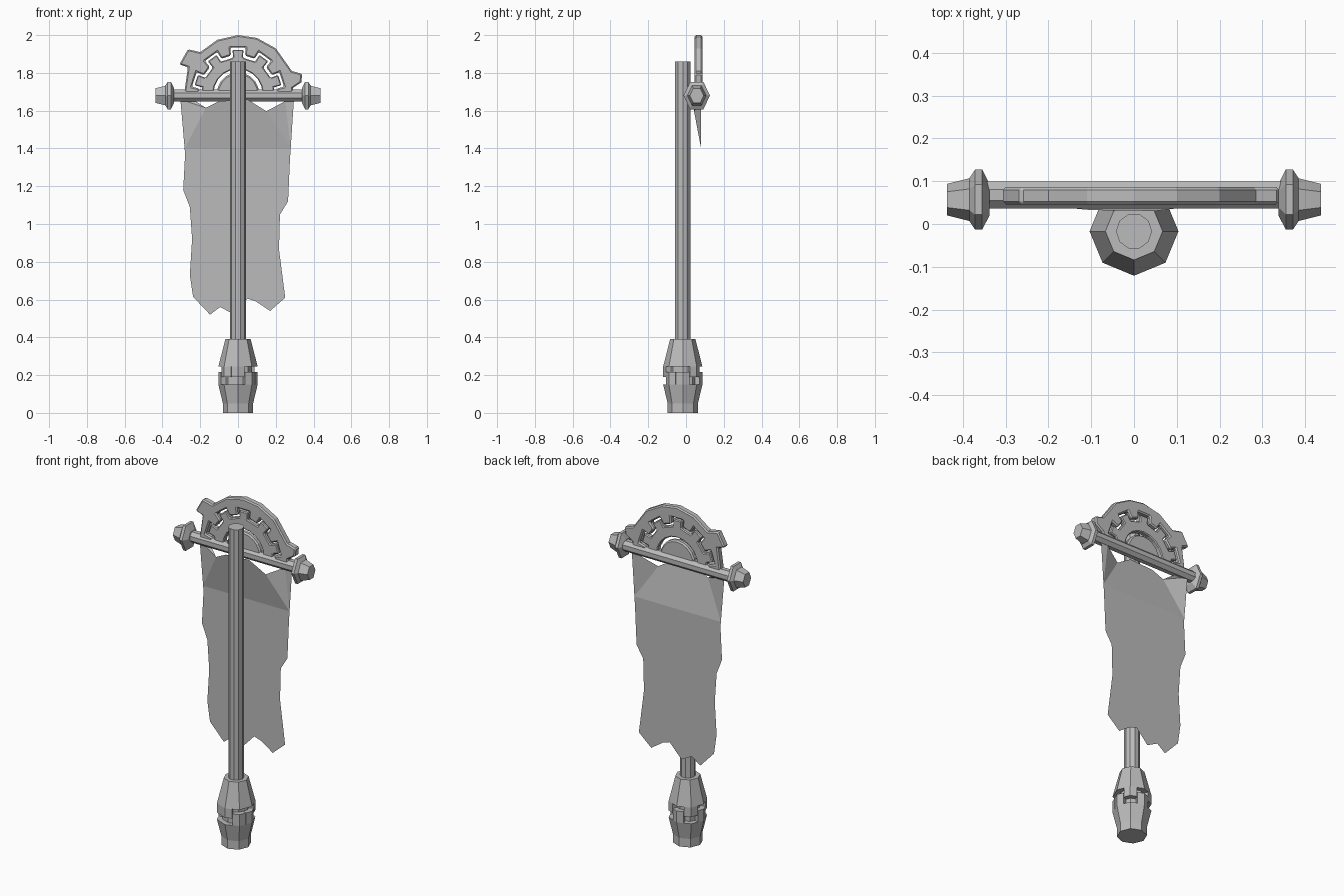
import bpy, bmesh
from math import sin, cos, radians, pi
from mathutils import Matrix, Vector

cube = bpy.data.objects.get("Cube")
if cube:
    bpy.data.objects.remove(cube, do_unlink=True)

grey = bpy.data.materials.new("plain grey")
grey.use_nodes = True
grey.diffuse_color = (0.5, 0.5, 0.5, 1)
grey.node_tree.nodes["Principled BSDF"].inputs["Base Color"].default_value = (0.5, 0.5, 0.5, 1)


def finish(name, bm, bevel=0):
    if bm.faces:
        bmesh.ops.recalc_face_normals(bm, faces=bm.faces[:])
    mesh = bpy.data.meshes.new(name)
    bm.to_mesh(mesh)
    bm.free()
    mesh.materials.append(grey)
    obj = bpy.data.objects.new(name, mesh)
    bpy.context.collection.objects.link(obj)
    if bevel:
        mod = obj.modifiers.new("Bevel", "BEVEL")
        mod.width = bevel
        mod.segments = 1
        mod.limit_method = "ANGLE"
        mod.angle_limit = radians(60)
    return obj


def lathe(name, profile, sides, matrix, phase=0):
    """Faceted solid of (radius, height) rings about local z."""
    bm = bmesh.new()
    rings = [[bm.verts.new((r * cos(phase + 2 * pi * i / sides),
                            r * sin(phase + 2 * pi * i / sides), h))
              for i in range(sides)] for r, h in profile]
    for a, b in zip(rings, rings[1:]):
        for i in range(sides):
            j = (i + 1) % sides
            bm.faces.new((a[i], a[j], b[j], b[i]))
    bm.faces.new(rings[0])
    bm.faces.new(rings[-1])
    bm.transform(matrix)
    return finish(name, bm)


def prism(name, points, offset, bevel=0):
    """Extrude a closed outline by an offset vector."""
    bm = bmesh.new()
    face = bm.faces.new([bm.verts.new(p) for p in points])
    out = bmesh.ops.extrude_face_region(bm, geom=[face])
    bmesh.ops.translate(bm, vec=Vector(offset),
                        verts=[g for g in out["geom"] if isinstance(g, bmesh.types.BMVert)])
    return finish(name, bm, bevel)


# Pole and two-part grip
POLE_Y = -0.017
at_pole = Matrix.Translation((0, POLE_Y, 0))
lathe("pole", [(0.042, 0.3), (0.042, 1.86)], 10, at_pole)
lathe("grip_upper", [(0.104, 0.245), (0.067, 0.39)], 8, at_pole)
lathe("grip_core", [(0.074, 0.14), (0.074, 0.25)], 8, at_pole)
lathe("grip_lower", [(0.08, 0), (0.08, 0.05), (0.104, 0.15)], 8, at_pole)

# Interlocking teeth between the grip halves, one per corner
for i, lower in enumerate([True, False, True, False, True, False, False, True]):
    outline = []
    for radius, steps in ((0.104, (-1, 0, 1)), (0.07, (1, 0, -1))):
        for s in steps:
            a = radians(45 * i + 21.5 * s)
            r = radius * (cos(pi / 8) if s else 1)
            outline.append((r * cos(a), POLE_Y + r * sin(a), 0.15 if lower else 0.19))
    prism("grip_tooth", outline, (0, 0, 0.067 if lower else 0.055))

# Crossbar with a hexagonal finial at each end
BAR_Z = 1.68
lathe("crossbar", [(0.034, -0.36), (0.034, 0.36)], 8,
      Matrix.Translation((0, 0.068, BAR_Z)) @ Matrix.Rotation(pi / 2, 4, "Y"), pi / 8)
finial = [(0.037, 0.338), (0.07, 0.355), (0.07, 0.372), (0.05, 0.385), (0.037, 0.437)]
for side, label in ((1, "left"), (-1, "right")):
    lathe(label + "_finial", finial, 6,
          Matrix.Translation((0, 0.057, BAR_Z)) @ Matrix.Diagonal((1, 1, 1.2, 1))
          @ Matrix.Rotation(side * pi / 2, 4, "Y"), pi / 2)


# Half gear and the arch that follows its teeth
def gear_outline(root, tip, half):
    pts = [(root, 0)]
    for k in range(5):
        mid = 18 + 36 * k
        for r, d in ((root, -half - 1), (tip, -half), (tip, half), (root, half + 1)):
            a = radians(mid + d)
            pts.append((r * cos(a), r * sin(a)))
    return pts + [(-root, 0)]


def half_circle(radius, n=10):
    return [(radius * cos(pi * i / n), radius * sin(pi * i / n)) for i in range(n + 1)]


def plate(name, pts, y, depth, bevel):
    prism(name, [(x, y, z + 1.69) for x, z in pts], (0, depth, 0), bevel)


arch = [(-0.285, 0), (-0.265, 0.14), (-0.31, 0.155), (-0.265, 0.235), (-0.2, 0.22),
        (-0.11, 0.285), (0, 0.31), (0.1, 0.295), (0.2, 0.24), (0.285, 0.12),
        (0.34, 0.105), (0.335, 0.06), (0.29, 0.03), (0.29, 0)]
plate("crest_arch", arch + gear_outline(0.205, 0.247, 9.5), 0.046, 0.041, 0.007)
plate("crest_gear", gear_outline(0.192, 0.234, 7) + half_circle(0.13)[::-1], 0.05, 0.033, 0.005)
plate("crest_hub", half_circle(0.112), 0.05, 0.033, 0.008)

# Ragged cloth: a thin sheet whose torn top is drawn forward
edge = [(-0.305, 1.66), (-0.28, 1.37), (-0.29, 1.18), (-0.255, 1.09), (-0.243, 0.92),
        (-0.255, 0.73), (-0.238, 0.615), (-0.148, 0.52), (-0.095, 0.56), (-0.026, 0.525),
        (0.05, 0.605), (0.095, 0.59), (0.17, 0.54), (0.25, 0.61), (0.217, 0.865),
        (0.222, 1.05), (0.265, 1.12), (0.275, 1.34), (0.296, 1.66), (0.25, 1.65),
        (0.15, 1.597), (0.05, 1.66), (-0.1, 1.65), (-0.17, 1.615), (-0.24, 1.66)]
bm = bmesh.new()
bm.faces.new([bm.verts.new((x, 0.08, z)) for x, z in edge])
for co, normal in (((0, 0, 1.4), (0, 0, 1)), ((-0.1, 0, 0), (1, 0, 0)), ((0.1, 0, 0), (1, 0, 0))):
    bmesh.ops.bisect_plane(bm, geom=bm.verts[:] + bm.edges[:] + bm.faces[:],
                           plane_co=co, plane_no=normal)
for v in bm.verts:
    if v.co.z > 1.41 and abs(v.co.x) < 0.2:
        v.co.y -= 0.19 * (v.co.z - 1.4)
bmesh.ops.triangulate(bm, faces=[f for f in bm.faces if f.calc_center_median().z > 1.4])
finish("cloth", bm)
